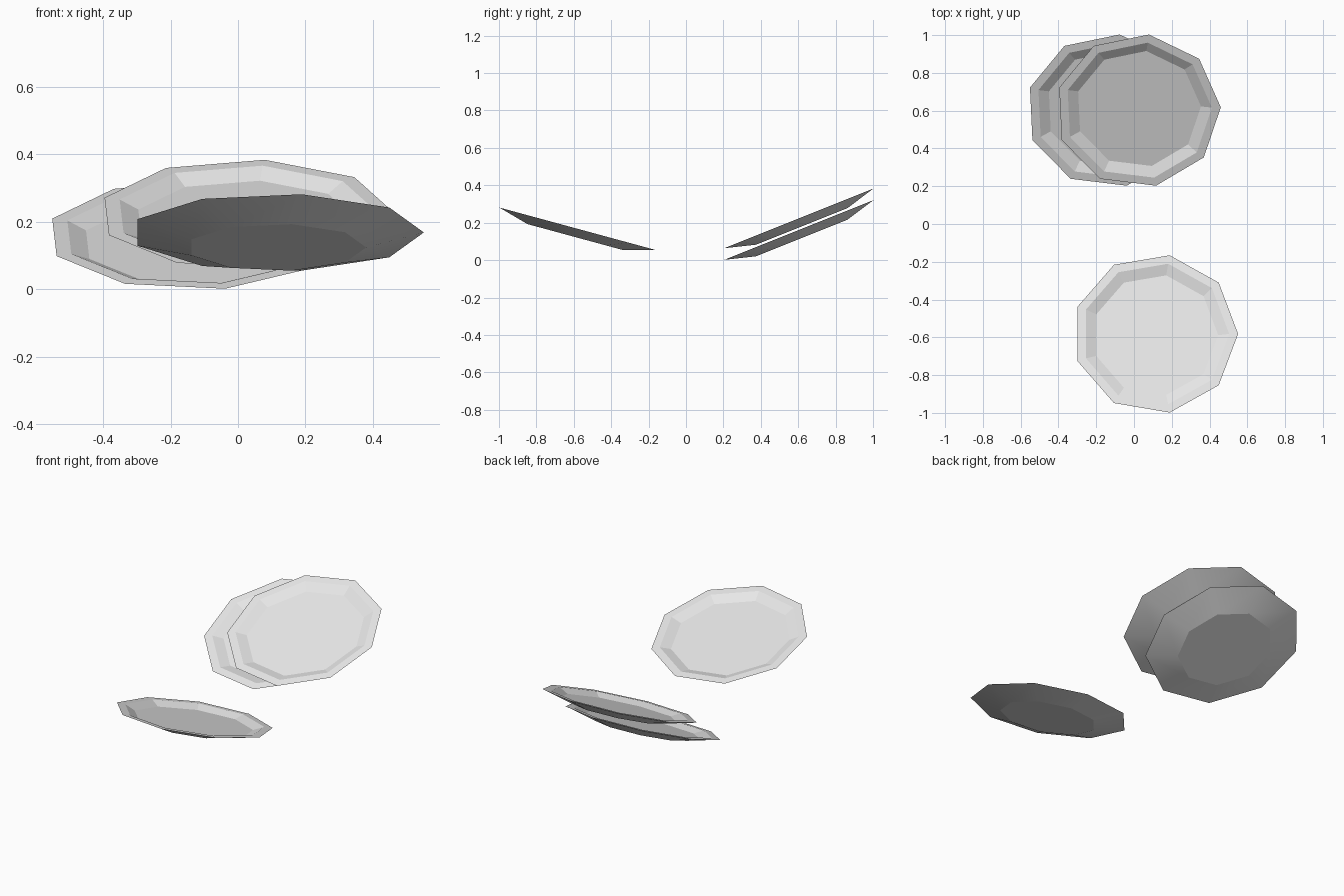
import bpy, bmesh
from math import sin, cos, pi, radians
from mathutils import Matrix, Vector

if "Cube" in bpy.data.objects:
    bpy.data.objects.remove(bpy.data.objects["Cube"], do_unlink=True)

SIDES = 9
# radius and height: underside foot, rim, lip edge, floor edge
PROFILE = [(0.267, -0.046), (0.438, 0), (0.391, 0), (0.333, -0.025)]

ceramic = bpy.data.materials.new("white_ceramic")
ceramic.use_nodes = True
ceramic.diffuse_color = (0.8, 0.8, 0.8, 1)
ceramic.node_tree.nodes["Principled BSDF"].inputs["Base Color"].default_value = (0.8, 0.8, 0.8, 1)


def make_plate(name, centre, tilt, spin):
    """Nine-sided plate with a flat lip and a recessed floor."""
    bm = bmesh.new()
    rings = []
    for r, z in PROFILE:
        angles = [2 * pi * i / SIDES for i in range(SIDES)]
        rings.append([bm.verts.new((r * cos(a), r * sin(a), z)) for a in angles])
    # walls and lip
    for low, high in zip(rings, rings[1:]):
        for i in range(SIDES):
            j = (i + 1) % SIDES
            bm.faces.new((low[i], low[j], high[j], high[i]))
    # underside and floor
    bm.faces.new(rings[0][::-1])
    bm.faces.new(rings[-1])
    mesh = bpy.data.meshes.new(name)
    bm.to_mesh(mesh)
    bm.free()
    mesh.materials.append(ceramic)
    plate = bpy.data.objects.new(name, mesh)
    bpy.context.collection.objects.link(plate)
    plate.matrix_world = (Matrix.Translation(Vector(centre))
                          @ Matrix.Rotation(radians(tilt), 4, "X")
                          @ Matrix.Rotation(radians(spin), 4, "Z"))
    # smooth outer wall, crisp foot and inner facets
    bpy.ops.object.select_all(action="DESELECT")
    plate.select_set(True)
    bpy.context.view_layer.objects.active = plate
    bpy.ops.object.shade_smooth_by_angle(angle=radians(12))


make_plate("front_plate", (0.113, -0.582, 0.168), -15.2, 0)
make_plate("back_upper_plate", (0.022, 0.6, 0.222), 21.8, 2.5)
make_plate("back_lower_plate", (-0.133, 0.6, 0.16), 21.8, 2.5)
